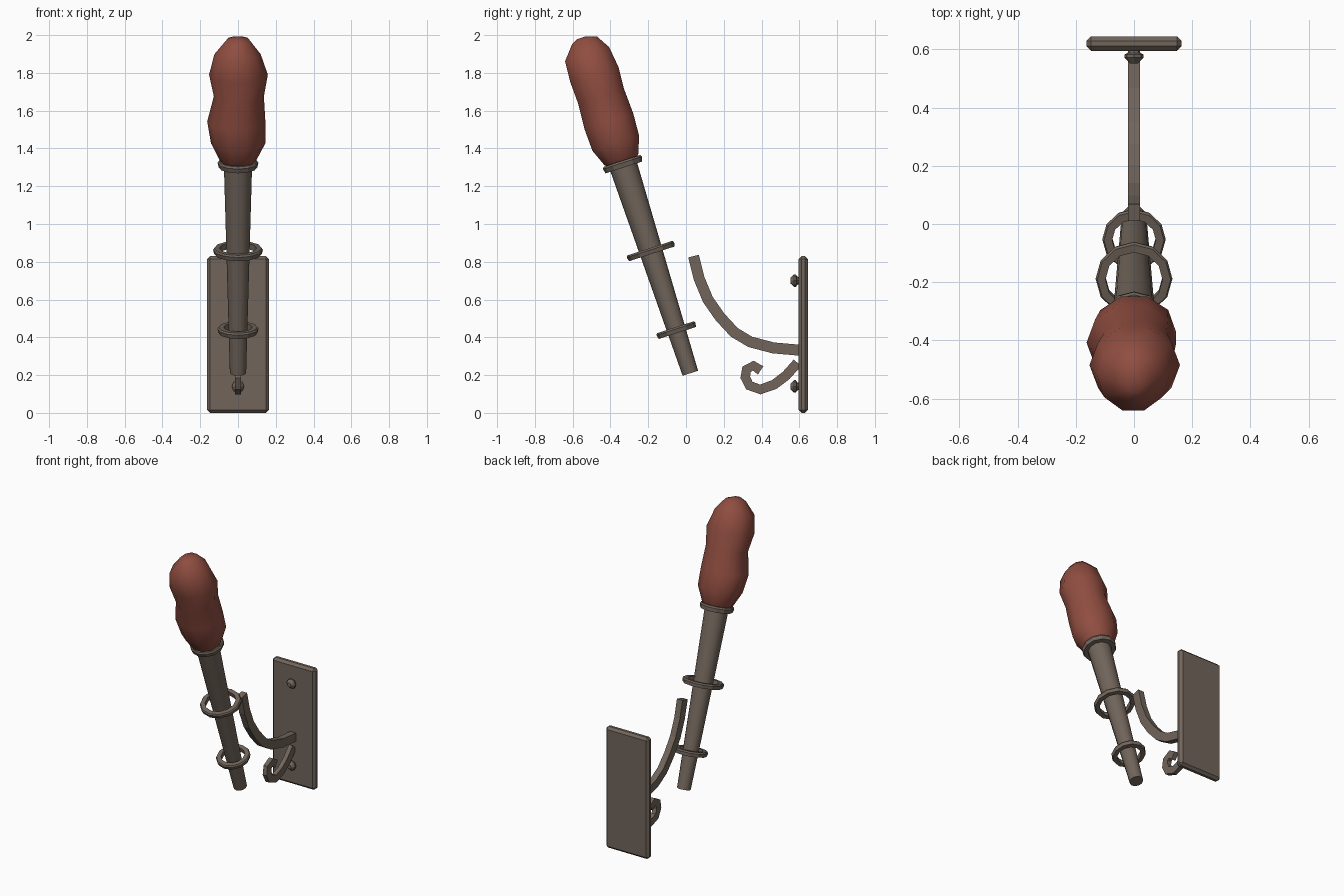
import bpy, bmesh, math
from mathutils import Matrix, Vector

if "Cube" in bpy.data.objects:
    bpy.data.objects.remove(bpy.data.objects["Cube"], do_unlink=True)


def material(name, rgb):
    mat = bpy.data.materials.new(name)
    mat.use_nodes = True
    mat.diffuse_color = (*rgb, 1)
    mat.node_tree.nodes["Principled BSDF"].inputs["Base Color"].default_value = (*rgb, 1)
    return mat


IRON = material("brown iron", (0.165, 0.13, 0.104))
RED = material("ember red", (0.28, 0.075, 0.052))


def loft(name, rings, mat, matrix=Matrix(), loop=False, smooth=None):
    """Skin a list of equal point rings; cap the ends unless it loops."""
    bm = bmesh.new()
    rows = [[bm.verts.new(p) for p in ring] for ring in rings]
    pairs = list(zip(rows, rows[1:])) + ([(rows[-1], rows[0])] if loop else [])
    for a, b in pairs:
        for i in range(len(a)):
            j = (i + 1) % len(a)
            bm.faces.new((a[i], a[j], b[j], b[i]))
    if not loop:
        bm.faces.new(rows[0])
        bm.faces.new(rows[-1])
    bmesh.ops.recalc_face_normals(bm, faces=bm.faces)
    mesh = bpy.data.meshes.new(name)
    bm.to_mesh(mesh)
    bm.free()
    mesh.materials.append(mat)
    obj = bpy.data.objects.new(name, mesh)
    obj.matrix_world = matrix
    bpy.context.collection.objects.link(obj)
    if smooth:
        bpy.ops.object.select_all(action="DESELECT")
        obj.select_set(True)
        bpy.context.view_layer.objects.active = obj
        bpy.ops.object.shade_smooth_by_angle(angle=math.radians(smooth))
    return obj


def oval(s, x0, x1, y0, y1, sides=12):
    """Ring at height s that reaches the four given extents."""
    pts = []
    for i in range(sides):
        c, n = math.cos(math.tau * i / sides), math.sin(math.tau * i / sides)
        pts.append(((x0 + x1) / 2 + c * (x1 - x0) / 2, (y0 + y1) / 2 + n * (y1 - y0) / 2, s))
    return pts


def circle(s, r, sides=12):
    return oval(s, -r, r, -r, r, sides)


def sweep(name, path, width, thick):
    """Rectangular bar along a path in the y-z plane."""
    pts = [Vector((0, y, z)) for y, z in path]
    rings = []
    for i, p in enumerate(pts):
        t = (pts[min(i + 1, len(pts) - 1)] - pts[max(i - 1, 0)]).normalized()
        n = Vector((0, -t.z, t.y)) * thick / 2
        w = Vector((width / 2, 0, 0))
        rings.append([p + n + w, p + n - w, p - n - w, p - n + w])
    return loft(name, rings, IRON)


# Leaning torch: local z runs up the shaft
torch = Matrix.Translation((0, 0.023, 0.21)) @ Matrix.Rotation(math.radians(17.9), 4, "X")
loft("shaft", [circle(0, 0.043), circle(1.17, 0.075)], IRON, torch, smooth=40)

# Holding rings and head collar
for name, s, inner, outer, half in (
    ("lower_ring", 0.24, 0.075, 0.109, 0.016),
    ("upper_ring", 0.68, 0.098, 0.132, 0.016),
    ("head_collar", 1.163, 0.07, 0.108, 0.018),
):
    profile = [(s - half, inner), (s - half, outer - 0.006), (s + half * 0.4, outer),
               (s + half, outer - 0.006), (s + half, inner)]
    loft(name, [circle(*p) for p in profile], IRON, torch, loop=True)

# Lumpy burning head
head = [
    (1.15, -0.07, 0.07, -0.07, 0.07),
    (1.19, -0.1, 0.1, -0.1, 0.1),
    (1.28, -0.143, 0.145, -0.138, 0.135),
    (1.40, -0.163, 0.145, -0.143, 0.142),
    (1.54, -0.128, 0.137, -0.133, 0.135),
    (1.66, -0.153, 0.158, -0.138, 0.143),
    (1.775, -0.125, 0.12, -0.13, 0.128),
    (1.85, -0.062, 0.062, -0.064, 0.08),
    (1.867, -0.02, 0.02, -0.03, 0.02),
]
loft("burning_head", [oval(*h, sides=10) for h in head], RED, torch, smooth=60)

# Curved arm and scroll
sweep("curved_arm", [(0.04, 0.83), (0.07, 0.71), (0.116, 0.6), (0.18, 0.508), (0.256, 0.426),
                     (0.34, 0.376), (0.462, 0.344), (0.6, 0.332)], 0.042, 0.058)
sweep("scroll", [(0.59, 0.265), (0.53, 0.198), (0.467, 0.15), (0.393, 0.124), (0.335, 0.145),
                 (0.314, 0.188), (0.32, 0.23), (0.356, 0.25), (0.395, 0.225)], 0.03, 0.052)

# Wall plate with chamfered edges
bpy.ops.mesh.primitive_cube_add(size=1, location=(0, 0.62, 0.415))
plate = bpy.context.object
plate.name = "wall_plate"
plate.scale = (0.326, 0.05, 0.83)
bpy.ops.object.transform_apply(location=False, rotation=False, scale=True)
plate.data.materials.append(IRON)
bevel = plate.modifiers.new("chamfer", "BEVEL")
bevel.width = 0.016
bevel.segments = 1

# Bolt heads facing forward
for name, z in (("upper_bolt", 0.7), ("lower_bolt", 0.14)):
    place = Matrix.Translation((0, 0.6, z)) @ Matrix.Rotation(math.radians(90), 4, "X")
    shape = [(0, 0.018), (0.012, 0.022), (0.018, 0.033), (0.028, 0.033), (0.048, 0.014)]
    loft(name, [circle(s, r, 8) for s, r in shape], IRON, place)
